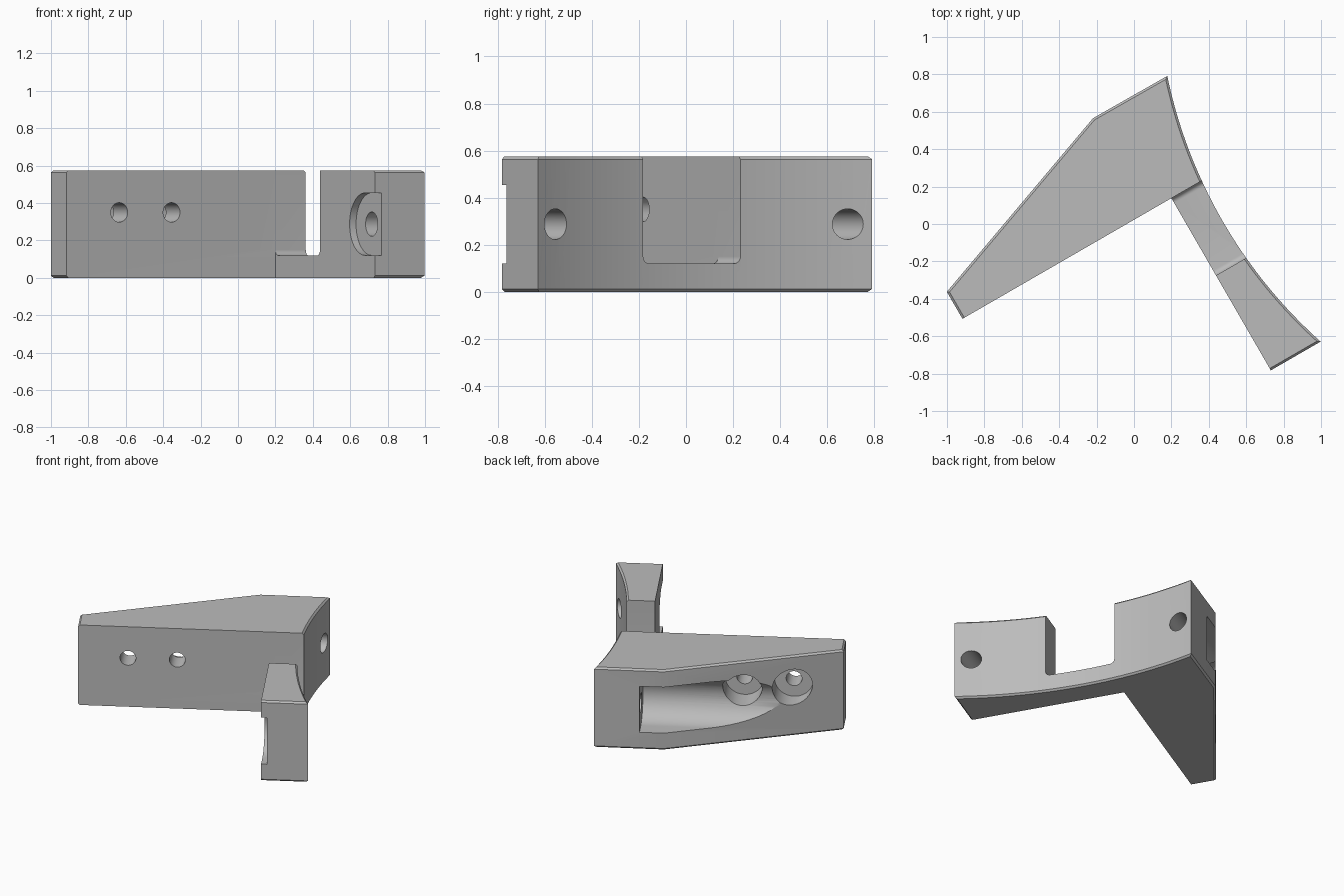
import bpy, bmesh, math
from mathutils import Matrix

if "Cube" in bpy.data.objects:
    bpy.data.objects.remove(bpy.data.objects["Cube"])

HEIGHT = 0.575
MID = HEIGHT / 2
BOLT_Z = 0.35

grey = bpy.data.materials.new("plain_grey")
grey.use_nodes = True
grey.diffuse_color = (0.5, 0.5, 0.5, 1)
grey.node_tree.nodes["Principled BSDF"].inputs["Base Color"].default_value = (0.5, 0.5, 0.5, 1)


def prism(name, points, lo, hi, axis):
    """Extrude a 2D outline from lo to hi along axis 0, 1 or 2."""
    bm = bmesh.new()

    def ring(t):
        verts = []
        for a, b in points:
            co = [a, b]
            co.insert(axis, t)
            verts.append(bm.verts.new(co))
        return verts

    low, high = ring(lo), ring(hi)
    bm.faces.new(low)
    bm.faces.new(high)
    for i in range(len(low)):
        j = (i + 1) % len(low)
        bm.faces.new((low[i], low[j], high[j], high[i]))
    bmesh.ops.recalc_face_normals(bm, faces=bm.faces)
    mesh = bpy.data.meshes.new(name)
    bm.to_mesh(mesh)
    bm.free()
    obj = bpy.data.objects.new(name, mesh)
    bpy.context.collection.objects.link(obj)
    return obj


def arc(a, b, r, start, end, steps):
    angles = [math.radians(start + (end - start) * i / steps) for i in range(steps + 1)]
    return [(a + r * math.cos(t), b + r * math.sin(t)) for t in angles]


def circle(a, b, r):
    return arc(a, b, r, 0, 360, 48)[:-1]


# Bracket outline: wedge body plus arm, with one shared concave outer face
R = 2.62
top_v, end_v, steps = 0.577, -1.063, 40
curve = []
for i in range(steps + 1):
    v = end_v + (top_v - end_v) * i / steps
    curve.append((0.176 + R - math.sqrt(R * R - (v + 0.243) ** 2), v))
outline = [(0, end_v)] + curve + [(-0.149, 0.58), (-1.29, 0.167), (-1.29, 0), (0, 0)]
bracket = prism("bracket", outline, 0, HEIGHT, 2)

# Chamfer the outer rims, leaving the two inner mounting faces square
bm = bmesh.new()
bm.from_mesh(bracket.data)
rims = []
for e in bm.edges:
    p, q = (w.co for w in e.verts)
    level = abs(p.z - q.z) < 1e-5
    inner = any(abs(p[k]) < 1e-5 and abs(q[k]) < 1e-5 for k in (0, 1))
    if level and not inner:
        rims.append(e)
bmesh.ops.bevel(bm, geom=rims, offset=0.012, segments=1, affect='EDGES', profile=0.5)
bm.to_mesh(bracket.data)
bm.free()

# Cutters
slot = ([(0, 1), (-0.477, 1)] + arc(-0.447, 0.15, 0.03, 180, 270, 8)
        + arc(-0.03, 0.15, 0.03, 270, 360, 8))
pocket = [(0.9, MID + 0.165)] + arc(0.475, MID, 0.165, 90, 270, 32) + [(0.9, MID - 0.165)]
recess = [(-1.3, MID - 0.167)] + arc(-0.96, MID, 0.167, -90, 90, 32) + [(-1.3, MID + 0.167)]
cutters = [
    prism("slot_cutter", slot, -0.1, 0.5, 0),
    prism("pocket_cutter", pocket, -1.6, 0.01, 0),
    prism("recess_cutter", recess, -0.2, 0.04, 0),
    prism("arm_hole_cutter", circle(-0.96, MID, 0.065), -0.3, 0.6, 0),
    prism("body_hole_cutter", circle(0.475, MID, 0.065), -0.05, 0.6, 0),
]
for u in (-0.964, -0.641):
    cutters.append(prism("bolt_bore_cutter", circle(u, BOLT_Z, 0.128), 0.15, 0.9, 1))
    cutters.append(prism("bolt_hole_cutter", circle(u, BOLT_Z, 0.052), -0.2, 0.3, 1))

for cutter in cutters:
    cutter.hide_render = True
    mod = bracket.modifiers.new(cutter.name, 'BOOLEAN')
    mod.operation = 'DIFFERENCE'
    mod.solver = 'EXACT'
    mod.object = cutter

# Bake the cuts and remove the cutters
bpy.context.view_layer.update()
graph = bpy.context.evaluated_depsgraph_get()
cut_mesh = bpy.data.meshes.new_from_object(bracket.evaluated_get(graph))
bracket.modifiers.clear()
bracket.data = cut_mesh
for cutter in cutters:
    bpy.data.objects.remove(cutter)

# Turn the bracket into place
cut_mesh.transform(Matrix.Translation((0.2, 0.138, 0)) @ Matrix.Rotation(math.radians(30), 4, 'Z'))
cut_mesh.materials.clear()
cut_mesh.materials.append(grey)
for poly in cut_mesh.polygons:
    poly.material_index = 0

bpy.ops.object.select_all(action='DESELECT')
bracket.select_set(True)
bpy.context.view_layer.objects.active = bracket
bpy.ops.object.shade_smooth_by_angle(angle=math.radians(30))
